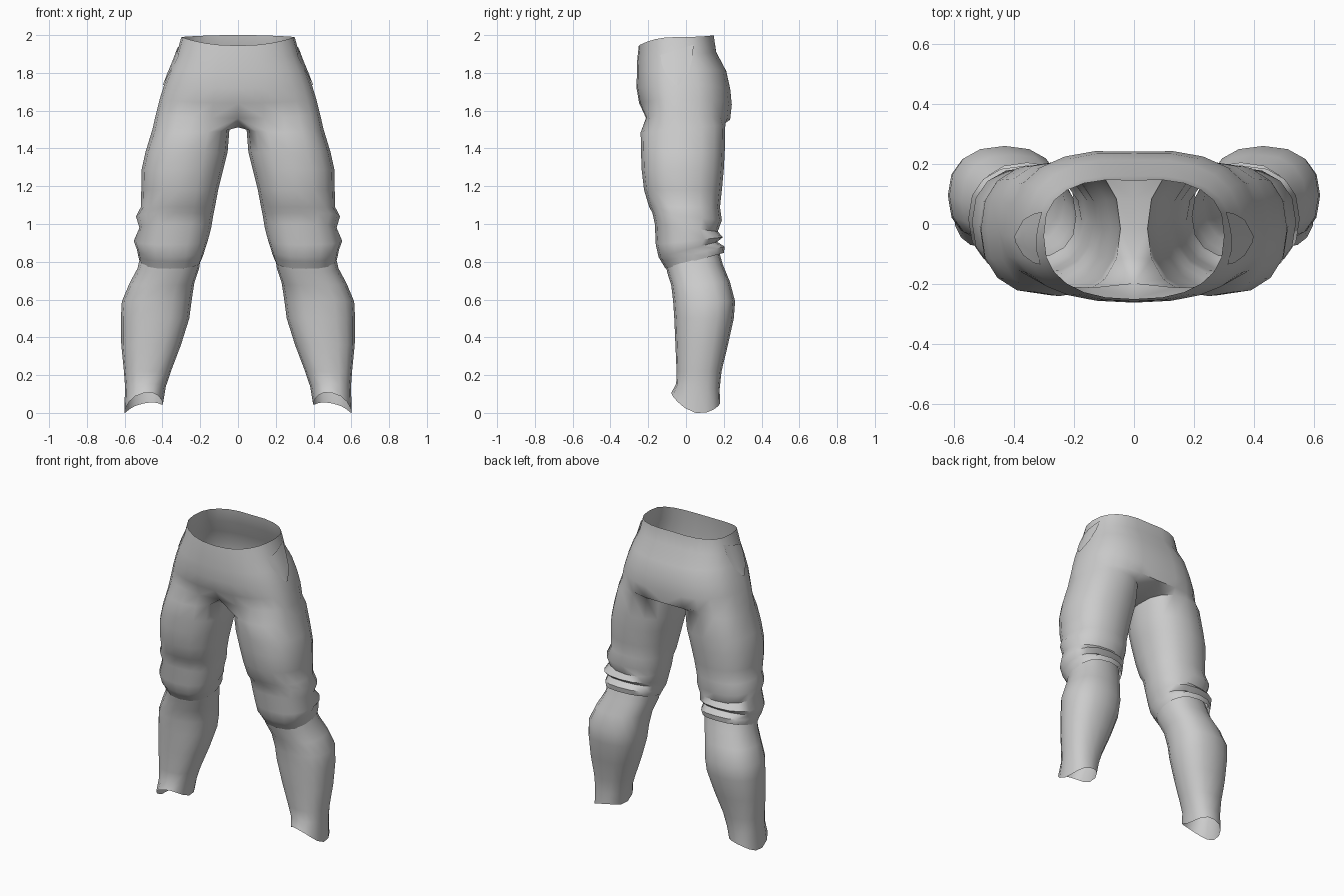
import bpy, bmesh, math
from mathutils import Vector
from mathutils.bvhtree import BVHTree

if "Cube" in bpy.data.objects:
    bpy.data.objects.remove(bpy.data.objects["Cube"])


def spow(v, e):
    return math.copysign(abs(v) ** e, v)


def leg_ring(bm, z, xin, xout, yf, yb, tilt=0.0, hem=False):
    """16-sided leg section, from inner front round the outside to the inner back."""
    pts = []
    for k in range(16):
        a = math.radians(-135 + 22.5 * k)
        c, s = spow(math.cos(a), 0.85), spow(math.sin(a), 0.85)
        h = z + tilt * s
        if hem:
            h = 0.0225 * c * c + 0.0775 * s * s - 0.0225 * c - 0.0275 * s
        pts.append(bm.verts.new(((xin + xout) / 2 + (xout - xin) / 2 * c,
                                 (yf + yb) / 2 + (yb - yf) / 2 * s, h)))
    return pts


def hip_ring(bm, zf, zs, zb, xo, yf, yb, dip_f, dip_b, ys=-0.04):
    """Half section of the hips, from the front centre to the back centre."""
    pts = []
    for k in range(13):
        a = math.pi * k / 12
        s, c = math.sin(a), math.cos(a)
        if k in (0, 12):
            s = 0.0
        w = (1 - s) ** 2
        if c > 0:
            y = ys + (yf - ys) * spow(c, 0.8) + dip_f * w
            z = zs + (zf - zs) * c * c
        else:
            y = ys + (yb - ys) * spow(-c, 0.75) - dip_b * w
            z = zs + (zb - zs) * c * c
        pts.append(bm.verts.new((xo * s ** 0.85, y, z)))
    return pts


def loft(bm, rings, closed):
    for a, b in zip(rings, rings[1:]):
        n = len(a) if closed else 12
        for k in range(n):
            j = (k + 1) % len(a)
            bm.faces.new((a[k], b[k], b[j], a[j]))


def finish(bm, name, angle=50):
    me = bpy.data.meshes.new(name)
    bm.to_mesh(me)
    bm.free()
    ob = bpy.data.objects.new(name, me)
    bpy.context.collection.objects.link(ob)
    bpy.ops.object.select_all(action='DESELECT')
    ob.select_set(True)
    bpy.context.view_layer.objects.active = ob
    bpy.ops.object.shade_smooth_by_angle(angle=math.radians(angle))
    m = ob.modifiers.new("mirror", 'MIRROR')
    m.use_clip = True
    m.merge_threshold = 0.001
    ob.modifiers.move(len(ob.modifiers) - 1, 0)
    return ob


# Hips and thighs: half shell, mirrored
bm = bmesh.new()
hips = [hip_ring(bm, *r) for r in [
    (1.945, 1.99, 2.00, 0.30, -0.250, 0.160, 0.00, 0.015),
    (1.87, 1.90, 1.91, 0.325, -0.258, 0.170, 0.00, 0.010),
    (1.80, 1.82, 1.81, 0.36, -0.260, 0.225, 0.00, 0.012),
    (1.72, 1.74, 1.71, 0.39, -0.262, 0.250, 0.00, 0.015),
    (1.64, 1.66, 1.63, 0.415, -0.248, 0.260, 0.00, 0.018),
    (1.56, 1.58, 1.55, 0.435, -0.242, 0.252, 0.045, 0.020)]]
legs = [leg_ring(bm, *r) for r in [
    (1.505, 0.045, 0.452, -0.240, 0.208, 0.02),
    (1.38, 0.055, 0.490, -0.238, 0.205),
    (1.29, 0.078, 0.510, -0.235, 0.200),
    (1.18, 0.105, 0.512, -0.222, 0.190),
    (1.09, 0.122, 0.514, -0.195, 0.180),
    (1.04, 0.132, 0.540, -0.178, 0.190, -0.02),
    (0.98, 0.142, 0.522, -0.165, 0.168, -0.02),
    (0.91, 0.160, 0.552, -0.160, 0.195, 0.02),
    (0.865, 0.175, 0.535, -0.145, 0.165, 0.04),
    (0.84, 0.182, 0.530, -0.130, 0.205, 0.04),
    (0.805, 0.196, 0.522, -0.108, 0.200, 0.042)]]
loft(bm, hips, False)
loft(bm, [hips[-1], legs[0][:13]], False)
loft(bm, legs, True)
# Crotch strip between the legs
inner = [legs[0][i] for i in (0, 15, 14, 13, 12)]
mid = [hips[-1][0]]
mid += [bm.verts.new((0, v.co.y, 1.512)) for v in inner[1:4]]
mid.append(hips[-1][12])
for i in range(4):
    bm.faces.new((mid[i], mid[i + 1], inner[i + 1], inner[i]))
bm.normal_update()
tree = BVHTree.FromBMesh(bm)
finish(bm, "trousers_upper", 55)

# Lower legs, tucked inside the thigh hems
bm = bmesh.new()
loft(bm, [leg_ring(bm, *r) for r in [
    (0.86, 0.192, 0.510, -0.115, 0.165, 0.03),
    (0.765, 0.206, 0.532, -0.100, 0.195, 0.02),
    (0.685, 0.232, 0.575, -0.078, 0.232, 0.01),
    (0.59, 0.246, 0.615, -0.068, 0.260),
    (0.50, 0.258, 0.620, -0.062, 0.253),
    (0.36, 0.302, 0.618, -0.056, 0.222),
    (0.22, 0.355, 0.604, -0.050, 0.188),
    (0.14, 0.382, 0.598, -0.052, 0.178, -0.015)]]
    + [leg_ring(bm, 0, 0.398, 0.602, -0.078, 0.180, 0, True)], True)
finish(bm, "lower_leg", 60)

# Side pockets: thin patches laid on the hips
bm = bmesh.new()
rows = []
for z0, z1, ya, yb in [(1.895, 1.95, -0.135, 0.04), (1.85, 1.88, -0.13, 0.035),
                       (1.79, 1.80, -0.105, 0.015), (1.735, 1.735, -0.06, -0.04)]:
    row = []
    for i in range(5):
        t = i / 4
        y, z = ya + (yb - ya) * t, z0 + (z1 - z0) * t
        hit = tree.ray_cast(Vector((1, y, z)), Vector((-1, 0, 0)))[0]
        x = hit.x if hit else 0.35
        row.append(bm.verts.new((x + 0.007, y, z)))
    rows.append(row)
for a, b in zip(rows, rows[1:]):
    for i in range(4):
        bm.faces.new((a[i], b[i], b[i + 1], a[i + 1]))
finish(bm, "side_pocket")
